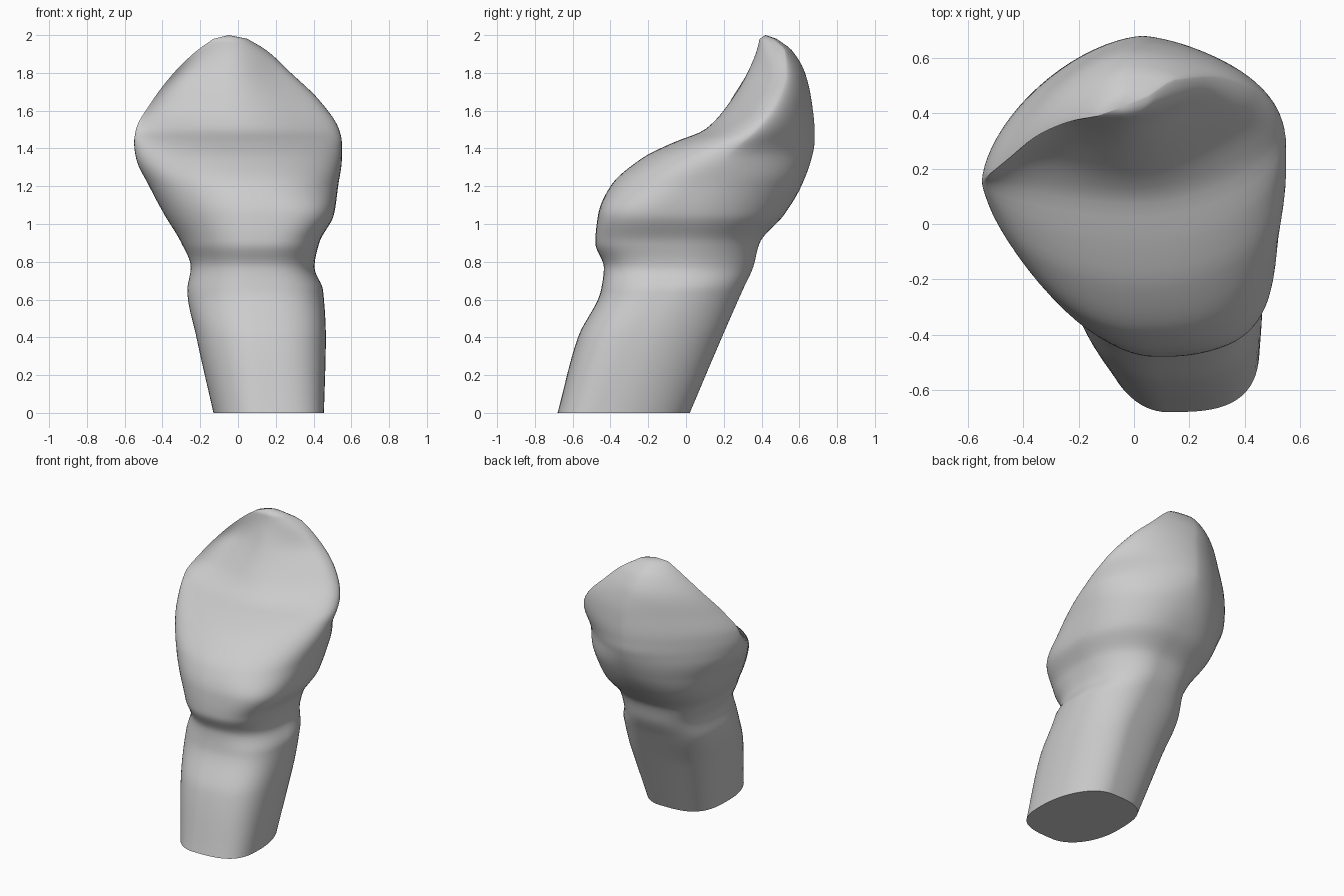
import bpy
import bmesh
from math import sin, cos, pi
from mathutils import Vector

default_cube = bpy.data.objects.get("Cube")
if default_cube:
    bpy.data.objects.remove(default_cube, do_unlink=True)

STEPS = 20     # points in each quarter of a section
LAYERS = 100   # sections from root to tip

# Key sections: height, then (x, y) of the -x side, front, +x side and back points
SECTIONS = [
    (0, -.13, -.32, .12, -.68, .455, -.4, .2, .02),
    (.4, -.22, -.2, .1, -.572, .465, -.22, .2, .19),
    (.65, -.268, -.08, .08, -.45, .45, -.08, .15, .3),
    (.77, -.25, -.02, .08, -.435, .405, -.03, .12, .355),
    (.9, -.3, .03, .08, -.48, .43, -.02, .1, .39),
    (1.05, -.39, .09, .08, -.465, .508, .01, .06, .52),
    (1.2, -.47, .13, .06, -.4, .53, .1, .03, .61),
    (1.35, -.54, .15, .04, -.23, .55, .2, .03, .665),
    (1.43, -.55, .155, .03, -.07, .55, .29, .03, .68),
    (1.5, -.54, .165, 0, .1, .535, .37, .03, .68),
    (1.65, -.455, .235, -.03, .235, .435, .48, .03, .665),
    (1.8, -.34, .325, -.04, .325, .28, .53, 0, .63),
    (1.92, -.215, .375, -.04, .375, .15, .52, -.02, .56),
    (1.98, -.13, .39, -.05, .39, .05, .46, -.03, .48),
]

# Corner fullness: height, then front -x, front +x, back +x, back -x
CORNERS = [
    (0, 1, .65, 1, .6),
    (.75, 1, .72, 1, .65),
    (1.05, 1, .6, .9, .8),
    (1.22, 1, .8, .95, 1.05),
    (1.45, 1.05, 1, 1.3, 1.25),
    (2, 1.2, 1, 1.2, 1.2),
]


def smoothstep(low, high, value):
    t = min(max((value - low) / (high - low), 0), 1)
    return t * t * (3 - 2 * t)


def slope(table, index, column):
    """Tangent of a column against height, flattened at local extremes."""
    before = table[max(index - 1, 0)]
    here = table[index]
    after = table[min(index + 1, len(table) - 1)]
    if before is here or after is here:
        return (after[column] - before[column]) / (after[0] - before[0])
    rise_in = (here[column] - before[column]) / (here[0] - before[0])
    rise_out = (after[column] - here[column]) / (after[0] - here[0])
    if rise_in * rise_out <= 0:
        return 0
    return 2 * rise_in * rise_out / (rise_in + rise_out)


def sample(table, height):
    """Smoothly interpolate every column of a table at any height."""
    index = 0
    while index < len(table) - 2 and height > table[index + 1][0]:
        index += 1
    low, high = table[index], table[index + 1]
    span = high[0] - low[0]
    t = (height - low[0]) / span
    values = []
    for column in range(1, len(low)):
        start, end = low[column], high[column]
        values.append(start + (end - start) * t * t * (3 - 2 * t)
                      + span * slope(table, index, column) * t * (1 - t) ** 2
                      - span * slope(table, index + 1, column) * t * t * (1 - t))
    return values


def quarter(side, end, power, hollow, reverse):
    """Curved quarter running from a side point to a front or back point."""
    points = []
    for step in range(STEPS):
        angle = (STEPS - step if reverse else step) / STEPS * pi / 2
        x = end.x + (side.x - end.x) * max(cos(angle), 0) ** power
        y = side.y + (end.y - side.y) * max(sin(angle), 0) ** power
        points.append((x, y + hollow * sin(2 * angle) ** 2))
    return points


def ring_at(height):
    values = sample(SECTIONS, height)
    left, front, right, back = [Vector(values[i:i + 2]) for i in range(0, 8, 2)]
    front_left, front_right, back_right, back_left = sample(CORNERS, height)
    # Hollows beside the central ridge of the crown
    hollow = .04 * smoothstep(1.4, 1.6, height) * (1 - smoothstep(1.75, 1.97, height))
    ring = quarter(left, front, front_left, hollow, False)
    ring += quarter(right, front, front_right, hollow, True)
    ring += quarter(right, back, back_right, 0, False)
    ring += quarter(left, back, back_left, 0, True)
    return [(x, y, height) for x, y in ring]


# One continuous loft for root, neck and crown
bm = bmesh.new()
top_height = SECTIONS[-1][0]
rings = [[bm.verts.new(p) for p in ring_at(top_height * layer / LAYERS)]
         for layer in range(LAYERS + 1)]
count = len(rings[0])
for lower, upper in zip(rings, rings[1:]):
    for i in range(count):
        j = (i + 1) % count
        bm.faces.new((lower[i], lower[j], upper[j], upper[i]))

# Flat cut root end and rounded tip
bm.faces.new(reversed(rings[0]))
tip = bm.verts.new((-.05, .42, 2))
for i in range(count):
    bm.faces.new((rings[-1][i], rings[-1][(i + 1) % count], tip))
bmesh.ops.recalc_face_normals(bm, faces=bm.faces)

mesh = bpy.data.meshes.new("tooth")
bm.to_mesh(mesh)
bm.free()
tooth = bpy.data.objects.new("tooth", mesh)
bpy.context.collection.objects.link(tooth)

# Plain grey surface
grey = bpy.data.materials.new("light grey")
grey.use_nodes = True
colour = (.6, .6, .6, 1)
grey.diffuse_color = colour
grey.node_tree.nodes["Principled BSDF"].inputs["Base Color"].default_value = colour
mesh.materials.append(grey)

bpy.context.view_layer.objects.active = tooth
tooth.select_set(True)
bpy.ops.object.shade_smooth_by_angle(angle=pi / 4)
